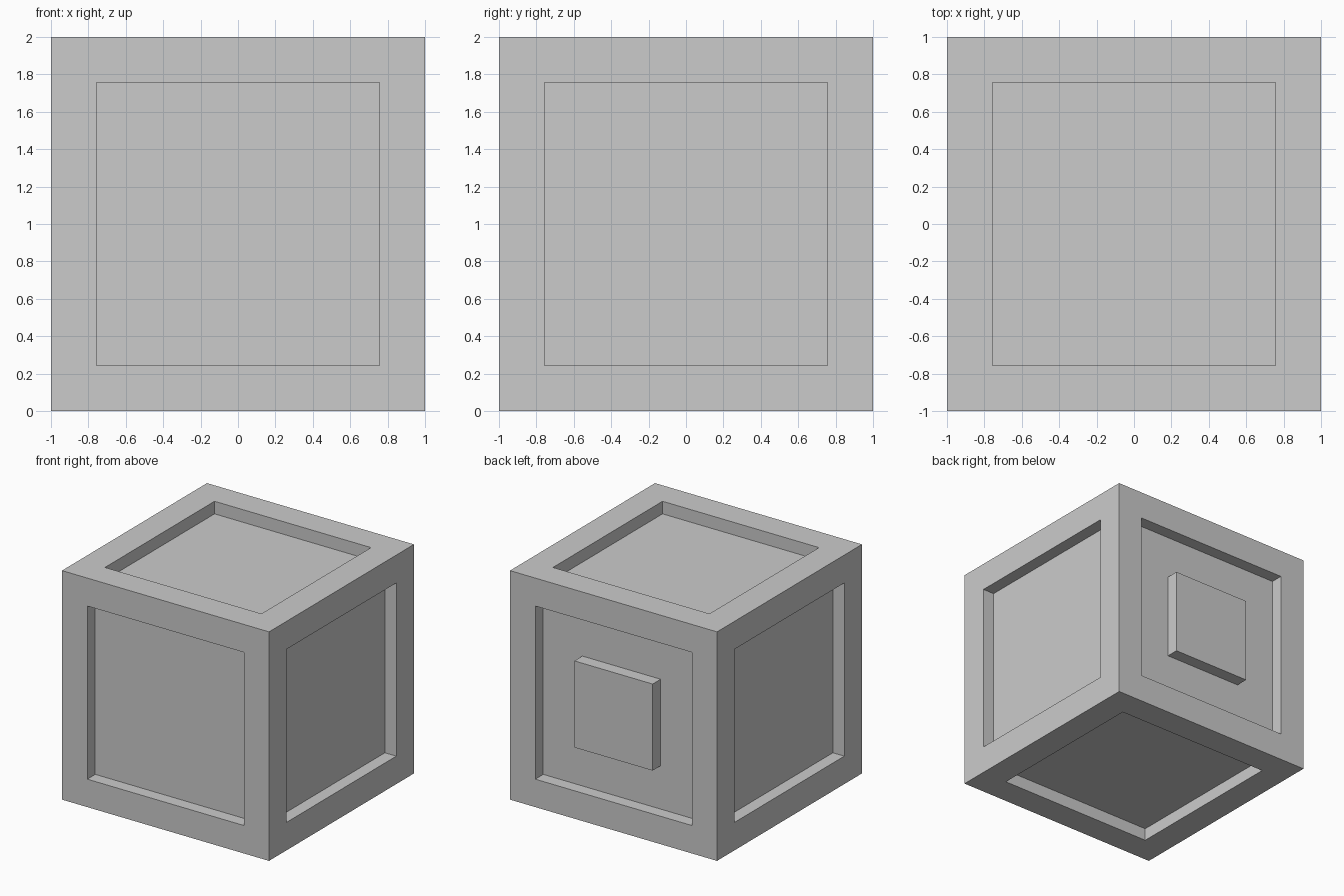
import bpy, bmesh

if "Cube" in bpy.data.objects:
    bpy.data.objects.remove(bpy.data.objects["Cube"])

HALF = 1.0      # half width of the cube
OPENING = 0.756 # half width of each recessed panel
DEPTH = 0.11    # recess depth
BLOCK = 0.378   # half width of the raised block on the back


def inset_and_push(bm, face, border, offset):
    """Inset a face, then extrude it straight along its normal."""
    bmesh.ops.inset_individual(bm, faces=[face], thickness=border, depth=0,
                               use_even_offset=True)
    normal = face.normal.copy()
    pushed = bmesh.ops.extrude_discrete_faces(bm, faces=[face])["faces"][0]
    bmesh.ops.translate(bm, verts=pushed.verts, vec=normal * offset)
    return pushed


bm = bmesh.new()
bmesh.ops.create_cube(bm, size=2 * HALF)
bm.normal_update()

# Recessed panel on every side, plus a raised block flush with the rim at the back
for face in list(bm.faces):
    is_back = face.normal.y > 0.9
    panel = inset_and_push(bm, face, HALF - OPENING, -DEPTH)
    if is_back:
        bm.normal_update()
        inset_and_push(bm, panel, OPENING - BLOCK, DEPTH)

bmesh.ops.translate(bm, verts=bm.verts, vec=(0, 0, HALF))
bmesh.ops.recalc_face_normals(bm, faces=bm.faces)

mesh = bpy.data.meshes.new("panelled_cube")
bm.to_mesh(mesh)
bm.free()
cube = bpy.data.objects.new("panelled_cube", mesh)
bpy.context.collection.objects.link(cube)
